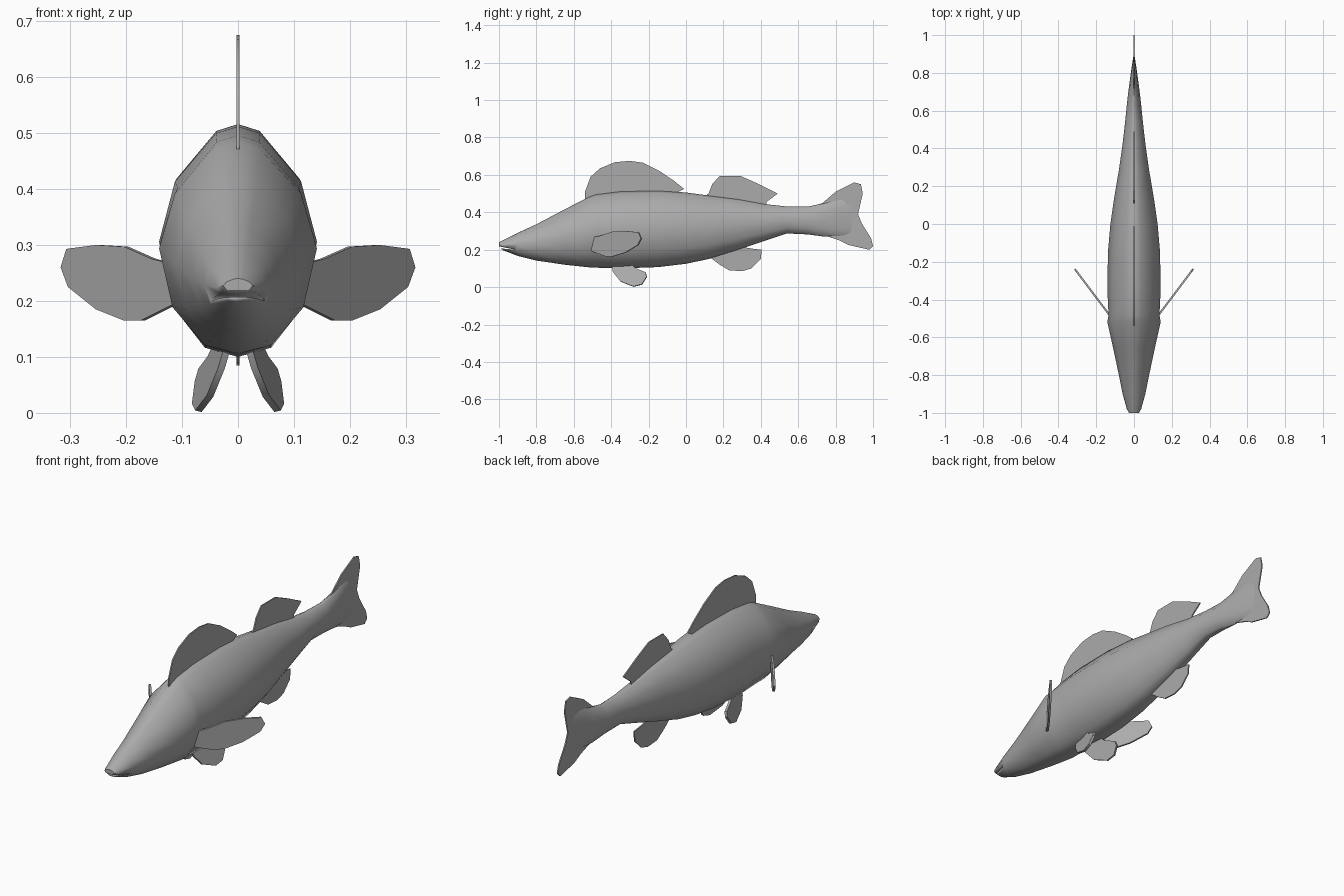
import bpy
import bmesh
import math
from mathutils import Vector

cube = bpy.data.objects.get("Cube")
if cube:
    bpy.data.objects.remove(cube, do_unlink=True)

GREY = (0.41, 0.41, 0.41, 1)
skin = bpy.data.materials.new("fish_grey")
skin.use_nodes = True
skin.diffuse_color = GREY
skin.node_tree.nodes["Principled BSDF"].inputs["Base Color"].default_value = GREY


def finish(name, bm, smooth_angle=50):
    """Turn a bmesh into a shaded, coloured object."""
    bmesh.ops.recalc_face_normals(bm, faces=bm.faces[:])
    mesh = bpy.data.meshes.new(name)
    bm.to_mesh(mesh)
    bm.free()
    mesh.materials.append(skin)
    obj = bpy.data.objects.new(name, mesh)
    bpy.context.collection.objects.link(obj)
    bpy.ops.object.select_all(action='DESELECT')
    bpy.context.view_layer.objects.active = obj
    obj.select_set(True)
    bpy.ops.object.shade_smooth_by_angle(angle=math.radians(smooth_angle))
    return obj


def loft(name, stations, section):
    """Skin a ring of section points through stations (y, bottom, top, half width)."""
    bm = bmesh.new()
    rings = []
    for y, low, high, half in stations:
        rings.append([bm.verts.new((x * half, y, low + t * (high - low))) for x, t in section])
    count = len(section)
    for a, b in zip(rings, rings[1:]):
        for i in range(count):
            j = (i + 1) % count
            bm.faces.new((a[i], a[j], b[j], b[i]))
    bm.faces.new(rings[0])
    bm.faces.new(rings[-1])
    return finish(name, bm)


def plate(name, outline, place, normal, half):
    """Thin fin: an outline placed in space and thickened both ways along its normal."""
    bm = bmesh.new()
    offset = Vector(normal).normalized() * half
    sides = []
    for sign in (-1, 1):
        verts = [bm.verts.new(Vector(place(u, v)) + offset * sign) for u, v in outline]
        bm.faces.new(verts)
        sides.append(verts)
    a, b = sides
    for i in range(len(a)):
        j = (i + 1) % len(a)
        bm.faces.new((a[i], a[j], b[j], b[i]))
    return finish(name, bm, 40)


# Body: half section mirrored into a full ring, lofted from snout to tail root
right_half = [(0, 1), (.28, .97), (.8, .76), (1, .5), (.83, .22), (.42, .04), (0, 0)]
section = right_half + [(-x, t) for x, t in right_half[-2:0:-1]]
stations = [
    (-1, .215, .24, .026), (-.98, .198, .25, .038), (-.9, .167, .29, .06),
    (-.8, .142, .336, .08), (-.65, .12, .415, .112), (-.52, .106, .482, .141),
    (-.48, .104, .496, .135), (-.35, .1, .512, .141), (-.15, .107, .516, .138),
    (0, .125, .506, .125), (.12, .15, .49, .108), (.28, .2, .47, .081),
    (.42, .247, .444, .061), (.54, .287, .431, .047), (.65, .282, .43, .036),
    (.74, .27, .45, .025), (.82, .27, .47, .014), (.89, .28, .47, .003),
]
body = loft("body", stations, section)

# Mouth: a sloping wedge cut across the snout
wedge = [(-1.05, .228), (-1.05, .212), (-.91, .2)]
cutter = plate("mouth_cutter", wedge, lambda y, z: (0, y, z), (1, 0, 0), .2)
cutter.hide_render = True
cutter.hide_set(True)
cut = body.modifiers.new("mouth", 'BOOLEAN')
cut.operation = 'DIFFERENCE'
cut.solver = 'EXACT'
cut.object = cutter
bpy.context.view_layer.objects.active = body
bpy.ops.object.modifier_move_to_index(modifier=cut.name, index=0)
bpy.ops.object.modifier_apply(modifier=cut.name)
bpy.data.objects.remove(cutter, do_unlink=True)

# Fins on the centre line
centre_fins = {
    "front_dorsal_fin": [(-.54, .45), (-.54, .51), (-.51, .59), (-.46, .635), (-.38, .668),
                         (-.3, .675), (-.23, .665), (-.14, .62), (-.06, .565), (-.01, .525),
                         (-.04, .51), (-.04, .48)],
    "rear_dorsal_fin": [(.08, .47), (.12, .5), (.14, .55), (.18, .595), (.29, .595),
                        (.38, .555), (.49, .5), (.43, .455), (.43, .42)],
    "anal_fin": [(.1, .18), (.18, .12), (.23, .09), (.3, .085), (.35, .1), (.4, .15),
                 (.405, .2), (.36, .205), (.27, .22)],
    "tail_fin": [(.66, .42), (.73, .45), (.8, .51), (.9, .56), (.935, .55), (.945, .5),
                 (.92, .39), (.94, .34), (.99, .26), (1, .22), (.98, .2), (.87, .225),
                 (.82, .25), (.74, .277), (.66, .29)],
}
for name, outline in centre_fins.items():
    plate(name, outline, lambda y, z: (0, y, z), (1, 0, 0), .003)

# Paired fins: pectorals sweep outwards and back, pelvics hang below the belly
pectoral = [(.11, .195), (.17, .165), (.2, .165), (.25, .185), (.3, .225), (.313, .26),
            (.303, .293), (.25, .3), (.2, .297), (.15, .275), (.11, .265)]
pelvic = [(-.4, .13), (-.39, .08), (-.35, .03), (-.28, .003), (-.235, .015), (-.21, .055),
          (-.215, .078), (-.27, .1), (-.3, .13)]
for side, s in (("left", 1), ("right", -1)):
    plate(side + "_pectoral_fin", pectoral,
          lambda x, z: (s * x, 1.33 * x - .655, z), (.8 * s, -.6, 0), .005)
    plate(side + "_pelvic_fin", pelvic,
          lambda y, z: (s * (.02 + .25 * (.11 - z) + .2 * (y + .4)), y, z),
          (s, -.2, .25), .006)
